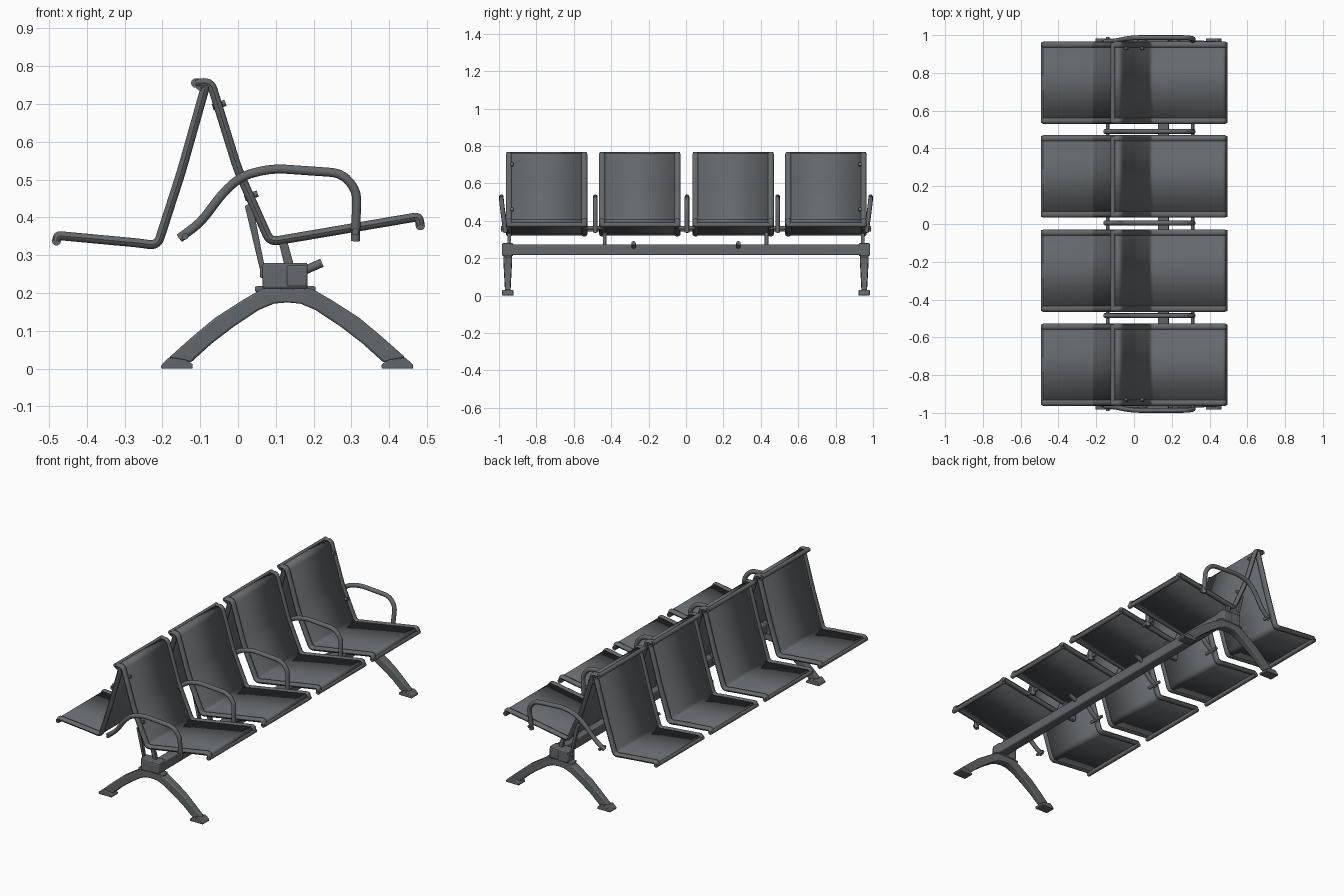
import bpy, bmesh, math
from mathutils import Vector

if "Cube" in bpy.data.objects:
    bpy.data.objects.remove(bpy.data.objects["Cube"])


def make_material(name, colour):
    m = bpy.data.materials.new(name)
    m.use_nodes = True
    m.diffuse_color = colour
    m.node_tree.nodes["Principled BSDF"].inputs["Base Color"].default_value = colour
    return m


GREY = make_material("dark grey metal", (0.13, 0.14, 0.147, 1))
CX = 0.13  # centre line of the legs


def finish(name, bm, bevel=0.0):
    bmesh.ops.recalc_face_normals(bm, faces=bm.faces)
    me = bpy.data.meshes.new(name)
    bm.to_mesh(me)
    bm.free()
    me.materials.append(GREY)
    ob = bpy.data.objects.new(name, me)
    bpy.context.collection.objects.link(ob)
    if bevel:
        mod = ob.modifiers.new("soft edges", "BEVEL")
        mod.width, mod.segments = bevel, 2
    bpy.ops.object.select_all(action="DESELECT")
    ob.select_set(True)
    bpy.context.view_layer.objects.active = ob
    bpy.ops.object.shade_smooth_by_angle(angle=math.radians(40))
    return ob


def rounded(points, radius, steps=5):
    """Round the inner corners of a path."""
    p = [Vector(q) for q in points]
    out = [p[0]]
    for a, b, c in zip(p, p[1:], p[2:]):
        r = min(radius, (a - b).length * 0.48, (c - b).length * 0.48)
        s, e = b + (a - b).normalized() * r, b + (c - b).normalized() * r
        for i in range(steps + 1):
            t = i / steps
            out.append(s * (1 - t) ** 2 + b * 2 * t * (1 - t) + e * t * t)
    return out + [p[-1]]


def tube(bm, path, radius, sides=10, wide=1.0):
    """Sweep a round section along a path."""
    rings = []
    for i, p in enumerate(path):
        d = (path[min(i + 1, len(path) - 1)] - path[max(i - 1, 0)]).normalized()
        side = Vector((1, 0, 0)) if abs(d.y) > 0.9 else Vector((0, 1, 0))
        side = (side - d * side.dot(d)).normalized()
        up = d.cross(side)
        angles = [math.tau * k / sides for k in range(sides)]
        rings.append([bm.verts.new(p + radius * (side * math.cos(a) * wide + up * math.sin(a)))
                      for a in angles])
    for r, s in zip(rings, rings[1:]):
        for k in range(sides):
            n = (k + 1) % sides
            bm.faces.new((r[k], r[n], s[n], s[k]))
    bm.faces.new(rings[0])
    bm.faces.new(rings[-1])


def slab(name, outline, y, half, bevel=0.003):
    """Extrude an x-z outline across y."""
    bm = bmesh.new()
    f = bm.faces.new([bm.verts.new((x, y - half, z)) for x, z in outline])
    ext = bmesh.ops.extrude_face_region(bm, geom=[f])["geom"]
    bmesh.ops.translate(bm, vec=(0, 2 * half, 0),
                        verts=[v for v in ext if isinstance(v, bmesh.types.BMVert)])
    return finish(name, bm, bevel)


def box(name, x0, x1, y, half, z0, z1, bevel=0.004):
    return slab(name, [(x0, z0), (x1, z0), (x1, z1), (x0, z1)], y, half, bevel)


def rod(name, a, b, radius):
    bm = bmesh.new()
    tube(bm, [Vector(a), Vector(b)], radius)
    return finish(name, bm)


def seat(name, profile, y, half):
    """Thin bent shell with a round frame on all four edges."""
    path = rounded([(x, 0, z) for x, z in profile], 0.035)
    bm = bmesh.new()
    rows = [[bm.verts.new(p + Vector((0, y + s * (half - 0.01), 0))) for s in (-1, 1)] for p in path]
    for r, s in zip(rows, rows[1:]):
        bm.faces.new((r[0], r[1], s[1], s[0]))
    shell = finish(name + "_panel", bm)
    mod = shell.modifiers.new("thickness", "SOLIDIFY")
    mod.thickness, mod.offset = 0.012, 0
    bm = bmesh.new()
    for s in (-1, 1):
        tube(bm, [p + Vector((0, y + s * (half - 0.017), 0)) for p in path], 0.0125, 10, 1.35)
    for p in (path[0], path[-1]):
        tube(bm, [p + Vector((0, y - half + 0.004, 0)), p + Vector((0, y + half - 0.004, 0))], 0.0125)
    finish(name + "_frame", bm)


# Back-to-back seats
RIGHT_SEAT = [(-0.112, 0.755), (-0.072, 0.757), (0.0, 0.525), (0.085, 0.335), (0.13, 0.343),
              (0.478, 0.402), (0.482, 0.378)]
LEFT_SEAT = [(-0.1, 0.748), (-0.085, 0.75), (-0.15, 0.52), (-0.213, 0.325), (-0.26, 0.332),
             (-0.476, 0.352), (-0.48, 0.338)]
SEAT_Y = (-0.745, -0.247, 0.252, 0.748)
for n, y in enumerate(SEAT_Y, 1):
    seat(f"right_seat_{n}", RIGHT_SEAT, y, 0.218)
    seat(f"left_seat_{n}", LEFT_SEAT, y, 0.218)

# Armrests, the outer two bowed away from the seats
ARM = [(-0.155, 0.345), (-0.1, 0.385), (-0.04, 0.465), (0.01, 0.51), (0.09, 0.53),
       (0.275, 0.517), (0.315, 0.47), (0.31, 0.338)]
for n, y in enumerate((-0.965, -0.485, 0.005, 0.49, 0.965), 1):
    outer = abs(y) > 0.9
    bow = math.copysign(0.022, y) if outer else 0
    bm = bmesh.new()
    pts = [(x, y + bow * max(0, min(1, (z - 0.36) / 0.14)), z) for x, z in ARM]
    tube(bm, rounded(pts, 0.05), 0.0125)
    finish(f"armrest_{n}", bm)
    # short pins joining the armrest to the seats
    for x, z in ((0.31, 0.362), (-0.14, 0.35)):
        reach = 0.025 if outer else 0.045
        rod(f"armrest_pin_{n}", (x, y - reach, z), (x, y + reach, z), 0.009)

# Beam under the seats
box("beam", 0.128, 0.184, 0, 0.985, 0.216, 0.274, 0.006)

# Seat supports rising from the beam
for n, y in enumerate((-0.945, -0.435, 0.43, 0.945), 1):
    slab(f"seat_post_{n}", [(0.125, 0.265), (0.15, 0.265), (0.128, 0.345), (0.105, 0.345)], y, 0.01)
    slab(f"back_strut_{n}", [(0.058, 0.262), (0.072, 0.262), (0.037, 0.44), (0.018, 0.43)], y, 0.01)
    box(f"strut_foot_{n}", 0.058, 0.14, y, 0.012, 0.24, 0.27)
for y in (-0.28, 0.28):
    rod("beam_clamp", (0.165, y, 0.255), (0.222, y, 0.28), 0.012)

# Bolts on the outer seat backs
for y in (-0.93, 0.93):
    for x, z in ((-0.055, 0.695), (0.03, 0.455)):
        rod("back_bolt", (x - 0.012, y, z - 0.004), (x + 0.022, y, z + 0.008), 0.009)

# Arched legs: outer edge, inner edge and half width at each station
LEG = [(0, 0.215, 0, 0.175, 0.024), (0.065, 0.212, 0.035, 0.172, 0.024),
       (0.12, 0.18, 0.075, 0.155, 0.022), (0.19, 0.135, 0.14, 0.112, 0.02),
       (0.25, 0.085, 0.2, 0.066, 0.017), (0.312, 0.03, 0.255, 0.016, 0.015)]
for end, label in ((-0.953, "front"), (0.953, "back")):
    for s, side in ((1, "left"), (-1, "right")):
        bm = bmesh.new()
        rings = [[bm.verts.new((CX + s * x, end + d * w, z))
                  for x, z, d in ((xo, zo, -1), (xo, zo, 1), (xi, zi, 1), (xi, zi, -1))]
                 for xo, zo, xi, zi, w in LEG]
        for r, t in zip(rings, rings[1:]):
            for k in range(4):
                bm.faces.new((r[k], r[k - 1], t[k - 1], t[k]))
        bm.faces.new(rings[-1])
        finish(f"{label}_{side}_leg", bm, 0.005)
        # foot plate with a sloped top
        foot = [(0.25, 0), (0.333, 0), (0.333, 0.01), (0.312, 0.03), (0.27, 0.024), (0.25, 0.012)]
        slab(f"{label}_{side}_foot", [(CX + s * x, z) for x, z in foot], end, 0.03)
    box(f"{label}_hub", 0.065, 0.184, end, 0.03, 0.212, 0.28, 0.005)
    box(f"{label}_hub_collar", 0.045, 0.205, end, 0.022, 0.203, 0.218)
